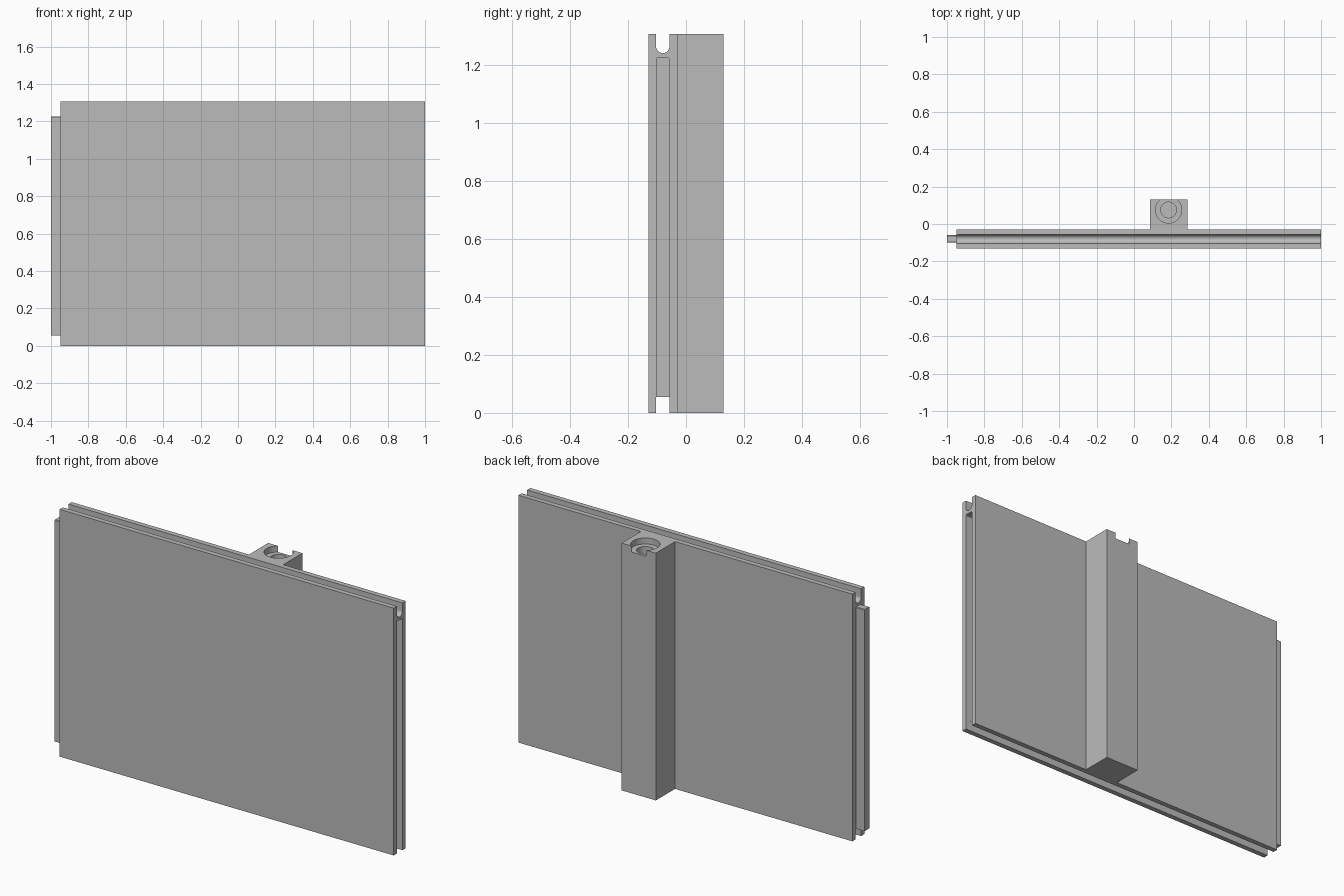
import bpy
import bmesh
import math

cube = bpy.data.objects.get("Cube")
if cube:
    bpy.data.objects.remove(cube, do_unlink=True)

GREY = 0.5
mat = bpy.data.materials.new("plain grey")
mat.use_nodes = True
mat.diffuse_color = (GREY, GREY, GREY, 1)
mat.node_tree.nodes["Principled BSDF"].inputs["Base Color"].default_value = (GREY, GREY, GREY, 1)

HEIGHT = 1.305
PANEL_Y = -0.08          # middle plane of the panel
HALF_THICK = 0.05
GROOVE_R = 0.023
GROOVE_FLOOR = 1.24
LOWER, UPPER = 0.055, 1.225


def finish(name, bm):
    bmesh.ops.recalc_face_normals(bm, faces=bm.faces)
    mesh = bpy.data.meshes.new(name)
    bm.to_mesh(mesh)
    bm.free()
    mesh.materials.append(mat)
    obj = bpy.data.objects.new(name, mesh)
    bpy.context.collection.objects.link(obj)
    return obj


def prism(name, profile, x0, x1):
    """Extrude a (y, z) profile along x."""
    bm = bmesh.new()
    face = bm.faces.new([bm.verts.new((x0, y, z)) for y, z in profile])
    new = bmesh.ops.extrude_face_region(bm, geom=[face])["geom"]
    bmesh.ops.translate(bm, vec=(x1 - x0, 0, 0),
                        verts=[v for v in new if isinstance(v, bmesh.types.BMVert)])
    return finish(name, bm)


def box_profile(y0, y1, z0, z1, c=0.0):
    """Rectangle whose two top corners may be trimmed by c."""
    if not c:
        return [(y0, z0), (y1, z0), (y1, z1), (y0, z1)]
    return [(y0, z0), (y1, z0), (y1, z1 - c), (y1 - c, z1), (y0 + c, z1), (y0, z1 - c)]


def cylinder(name, x, y, radius, z0, z1):
    bm = bmesh.new()
    bmesh.ops.create_cone(bm, cap_ends=True, segments=48, radius1=radius,
                          radius2=radius, depth=z1 - z0)
    bmesh.ops.translate(bm, vec=(x, y, (z0 + z1) / 2), verts=bm.verts)
    return finish(name, bm)


def cut(obj, cutter):
    cutter.hide_render = True
    mod = obj.modifiers.new("cut", "BOOLEAN")
    mod.operation = "DIFFERENCE"
    mod.solver = "EXACT"
    mod.object = cutter
    bpy.ops.object.select_all(action="DESELECT")
    bpy.context.view_layer.objects.active = obj
    obj.select_set(True)
    bpy.ops.object.modifier_apply(modifier=mod.name)
    bpy.data.objects.remove(cutter, do_unlink=True)


def smooth(obj):
    bpy.ops.object.select_all(action="DESELECT")
    bpy.context.view_layer.objects.active = obj
    obj.select_set(True)
    bpy.ops.object.shade_smooth_by_angle(angle=math.radians(30))


# Panel: round-bottomed groove along the top, square groove along the bottom
front, back = PANEL_Y - HALF_THICK, PANEL_Y + HALF_THICK
g0, g1 = PANEL_Y - GROOVE_R, PANEL_Y + GROOVE_R
arc = [(PANEL_Y + GROOVE_R * math.cos(a), GROOVE_FLOOR + GROOVE_R + GROOVE_R * math.sin(a))
       for a in (-math.pi * i / 16 for i in range(17))]
profile = [(front, 0), (g0, 0), (g0, LOWER), (g1, LOWER), (g1, 0), (back, 0),
           (back, HEIGHT), (g1, HEIGHT)] + arc + [(g0, HEIGHT), (front, HEIGHT)]
panel = prism("panel", profile, -0.95, 1.0)

# Slot in the left edge, running into the bottom groove
slot = prism("slot_cutter", box_profile(g0 + 0.0005, g1 - 0.0005, -0.05, UPPER, 0.005), 0.945, 1.05)
cut(panel, slot)
smooth(panel)

# Tongue on the right edge
prism("tongue", box_profile(PANEL_Y - 0.02, PANEL_Y + 0.02, LOWER, UPPER, 0.003), -1.0, -0.949)

# Rear post with a stepped hole whose wide part breaks through the back
post = prism("rear_post", box_profile(back, 0.13, 0, HEIGHT), 0.085, 0.285)
for radius, depth in ((0.07, 0.032), (0.042, 0.1)):
    cut(post, cylinder("hole_cutter", 0.185, 0.075, radius, HEIGHT - depth, HEIGHT + 0.05))
smooth(post)
